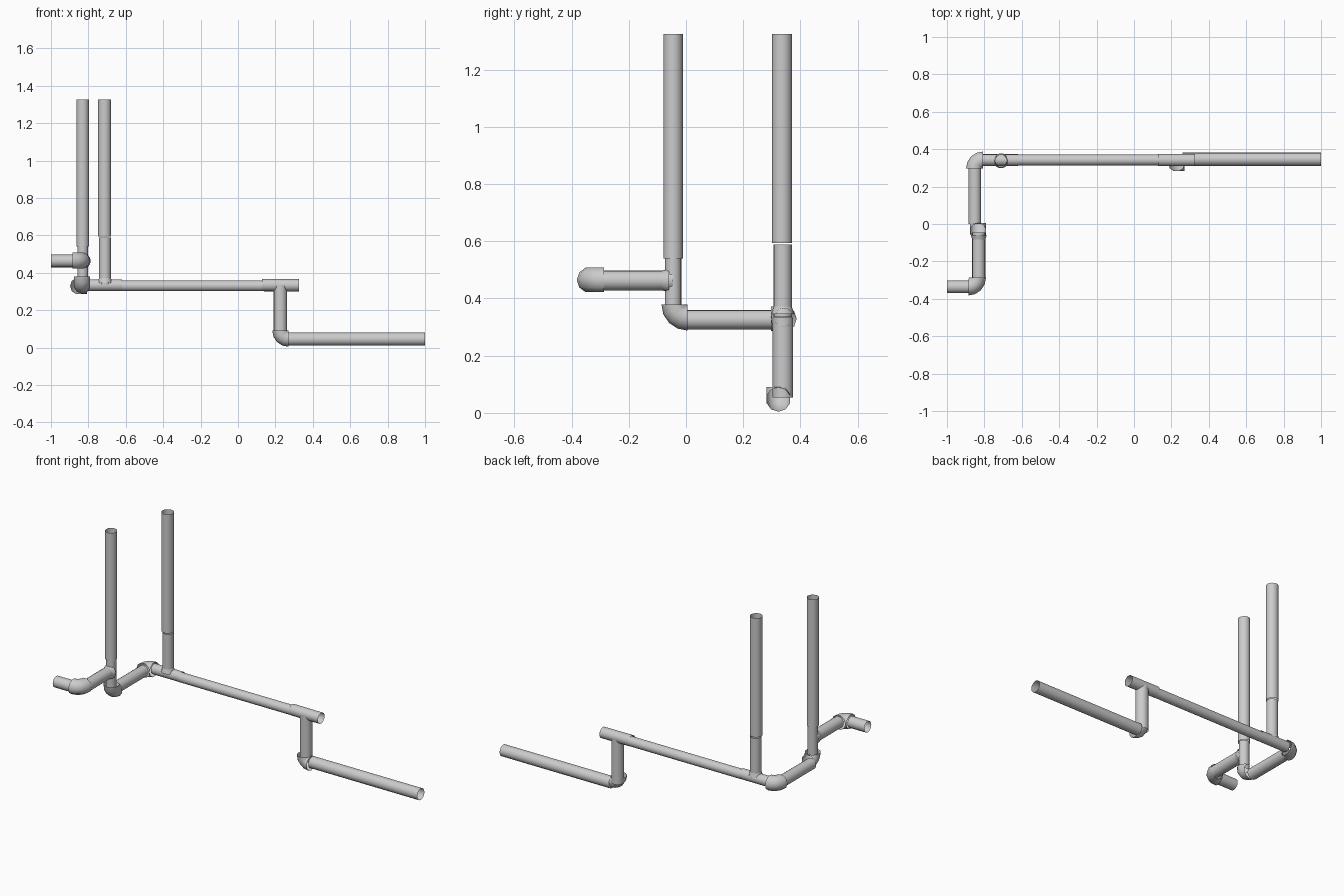
import bpy, bmesh
from math import pi, cos, sin
from mathutils import Vector

if "Cube" in bpy.data.objects:
    bpy.data.objects.remove(bpy.data.objects["Cube"])

def finish(name, rings):
    """Skin a list of vertex rings into an open, smooth tube."""
    bm = bmesh.new()
    vr = [[bm.verts.new(p) for p in r] for r in rings]
    n = len(vr[0])
    for a, b in zip(vr, vr[1:]):
        for i in range(n):
            bm.faces.new((a[i], a[(i + 1) % n], b[(i + 1) % n], b[i]))
    bmesh.ops.recalc_face_normals(bm, faces=bm.faces)
    me = bpy.data.meshes.new(name)
    bm.to_mesh(me)
    bm.free()
    ob = bpy.data.objects.new(name, me)
    bpy.context.collection.objects.link(ob)
    for o in bpy.context.selected_objects:
        o.select_set(False)
    ob.select_set(True)
    bpy.context.view_layer.objects.active = ob
    bpy.ops.object.shade_smooth_by_angle(angle=pi / 4)
    return ob

def ring(c, u, v, r, n):
    return [c + u * r * cos(2 * pi * i / n) + v * r * sin(2 * pi * i / n) for i in range(n)]

def pipe(name, a, b, r, n=16, r2=None):
    """Open straight pipe from a to b."""
    a, b = Vector(a), Vector(b)
    d = (b - a).normalized()
    u = d.orthogonal().normalized()
    v = d.cross(u)
    finish(name, [ring(a, u, v, r, n), ring(b, u, v, r2 or r, n)])

def elbow(name, corner, d1, d2, R, r, n=10, seg=4):
    """Tight quarter bend; corner is where the two axes cross,
    d1 and d2 point from it toward the two mouths."""
    d1, d2 = Vector(d1), Vector(d2)
    centre = Vector(corner) + (d1 + d2) * R
    side = d1.cross(d2)
    rings = []
    for k in range(seg + 1):
        t = pi / 2 * k / seg
        out = -d2 * cos(t) - d1 * sin(t)
        rings.append(ring(centre + out * R, out, side, r, n))
    finish(name, rings)

X, Y, Z = (1, 0, 0), (0, 1, 0), (0, 0, 1)
NX = (-1, 0, 0)

# Inlet stub and branch at the left front
pipe("inlet_pipe", (-1, -.336, .463), (-.885, -.336, .463), .034)
elbow("inlet_elbow", (-.836, -.337, .465), NX, Y, .05, .045)
pipe("branch_pipe", (-.83, -.295, .463), (-.83, -.045, .463), .035)
pipe("branch_collar", (-.83, -.082, .463), (-.83, -.06, .463), .035, r2=.042)

# Front riser
pipe("front_riser", (-.83, -.045, .54), (-.83, -.045, 1.325), .034)
pipe("front_riser_tee", (-.83, -.045, .36), (-.83, -.045, .54), .029)
elbow("front_riser_elbow", (-.833, -.041, .333), Z, Y, .046, .045)

# Cross pipe to the back run
pipe("cross_pipe", (-.851, .0, .326), (-.851, .30, .326), .034)
elbow("back_corner_elbow", (-.853, .342, .329), (0, -1, 0), X, .045, .045)

# Back riser with its tee; a narrow gap splits the riser
pipe("back_tee", (-.81, .342, .333), (-.62, .342, .333), .031)
pipe("back_tee_neck", (-.711, .338, .335), (-.711, .338, .588), .032)
pipe("back_tee_collar", (-.711, .338, .345), (-.711, .338, .372), .040, r2=.032)
pipe("back_riser", (-.713, .336, .594), (-.713, .336, 1.325), .035)

# Long back run
pipe("long_pipe", (-.63, .342, .33), (.14, .342, .33), .029)

# Right tee, drop and outlet
pipe("right_tee", (.128, .342, .334), (.326, .342, .333), .033)
pipe("drop_pipe", (.227, .339, .053), (.227, .339, .333), .036)
elbow("outlet_elbow", (.226, .323, .047), Z, X, .044, .043)
pipe("outlet_pipe", (.26, .346, .045), (1, .346, .045), .035)
